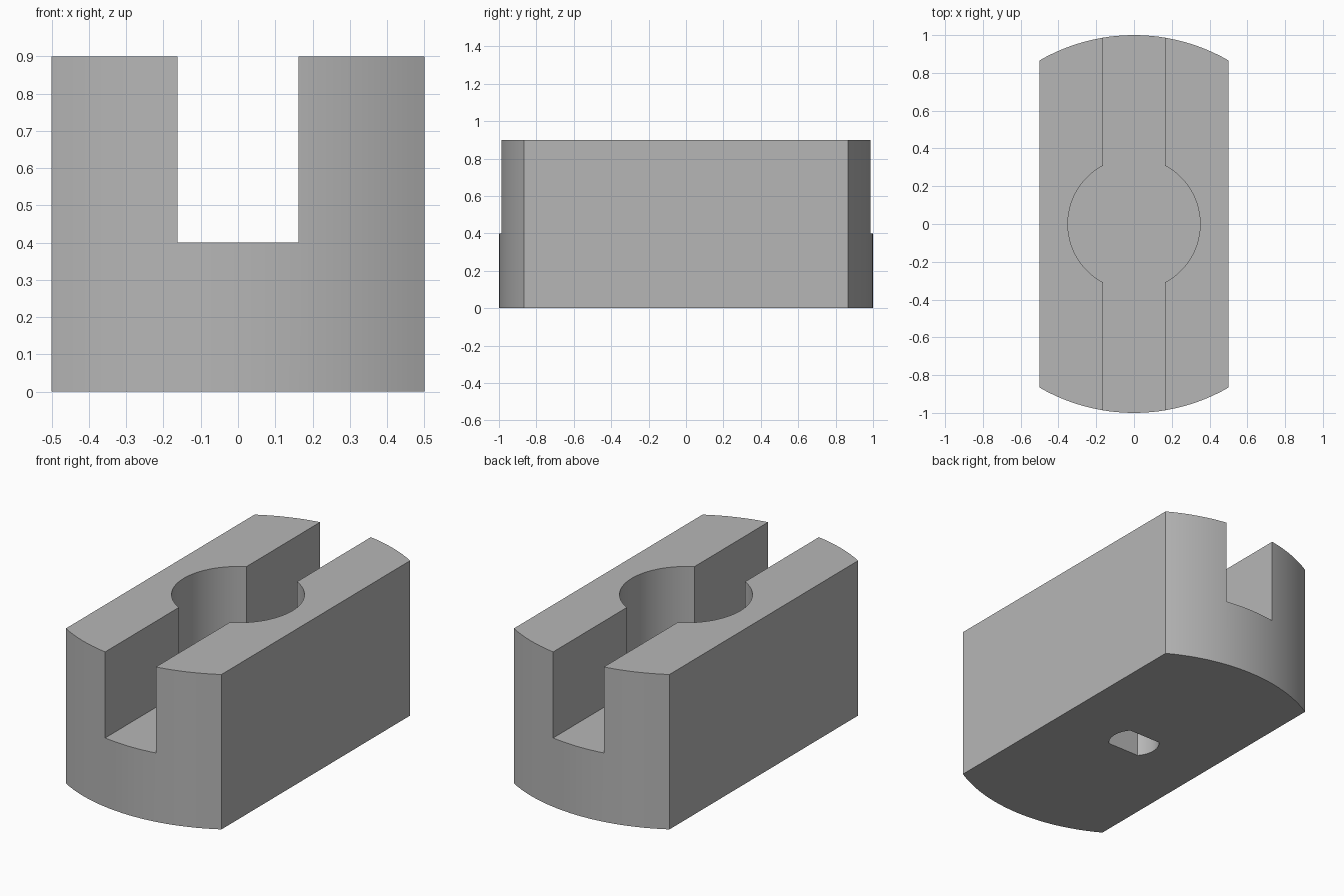
import bpy
import bmesh
from math import asin, acos, cos, sin, pi, radians

cube = bpy.data.objects.get("Cube")
if cube:
    bpy.data.objects.remove(cube, do_unlink=True)

HEIGHT = 0.9
HALF_WIDTH = 0.5
FLOOR = 0.4
SLOT_HALF = 0.163
BORE_RADIUS = 0.35
KEY_RADIUS, KEY_FLAT, KEY_DEPTH = 0.138, 0.092, 0.3

# One plain grey for the whole part
grey = bpy.data.materials.new("plain grey")
grey.use_nodes = True
colour = (0.47, 0.47, 0.47, 1)
grey.diffuse_color = colour
grey.node_tree.nodes["Principled BSDF"].inputs["Base Color"].default_value = colour


def arc(radius, start, end, steps):
    """Points on a circle about the origin, counter-clockwise."""
    angles = [start + (end - start) * i / steps for i in range(steps + 1)]
    return [(radius * cos(a), radius * sin(a)) for a in angles]


def both_ends(points):
    """Add the same points turned half way round."""
    return points + [(-x, -y) for x, y in points]


def prism(name, outline, bottom, top):
    """Extrude a flat outline upwards."""
    bm = bmesh.new()
    face = bm.faces.new([bm.verts.new((x, y, bottom)) for x, y in outline])
    raised = bmesh.ops.extrude_face_region(bm, geom=[face])["geom"]
    verts = [v for v in raised if isinstance(v, bmesh.types.BMVert)]
    bmesh.ops.translate(bm, verts=verts, vec=(0, 0, top - bottom))
    bmesh.ops.recalc_face_normals(bm, faces=bm.faces)
    mesh = bpy.data.meshes.new(name)
    bm.to_mesh(mesh)
    bm.free()
    mesh.materials.append(grey)
    obj = bpy.data.objects.new(name, mesh)
    bpy.context.collection.objects.link(obj)
    return obj


# Block with straight sides and rounded ends
corner = acos(HALF_WIDTH)
block = prism("slotted_block", both_ends(arc(1, corner, pi - corner, 24)), 0, HEIGHT)

# Slot running front to back, widened by a round pocket
mouth = acos(SLOT_HALF / BORE_RADIUS)
slot_outline = both_ends([(SLOT_HALF, -1.2)] + arc(BORE_RADIUS, -mouth, mouth, 40)
                         + [(SLOT_HALF, 1.2)])
slot = prism("slot_cutter", slot_outline, FLOOR, HEIGHT + 0.1)

# Blind hole with two flats in the underside
flat = asin(KEY_FLAT / KEY_RADIUS)
key = prism("key_hole_cutter", both_ends(arc(KEY_RADIUS, -flat, flat, 16)), -0.1, KEY_DEPTH)

for cutter in (slot, key):
    cut = block.modifiers.new(cutter.name, "BOOLEAN")
    cut.operation = "DIFFERENCE"
    cut.solver = "EXACT"
    cut.object = cutter

# Apply the cuts, then smooth the curved walls
bpy.ops.object.select_all(action="DESELECT")
block.select_set(True)
bpy.context.view_layer.objects.active = block
for cut in list(block.modifiers):
    bpy.ops.object.modifier_apply(modifier=cut.name)
for cutter in (slot, key):
    bpy.data.objects.remove(cutter, do_unlink=True)
bpy.ops.object.shade_smooth_by_angle(angle=radians(30))
